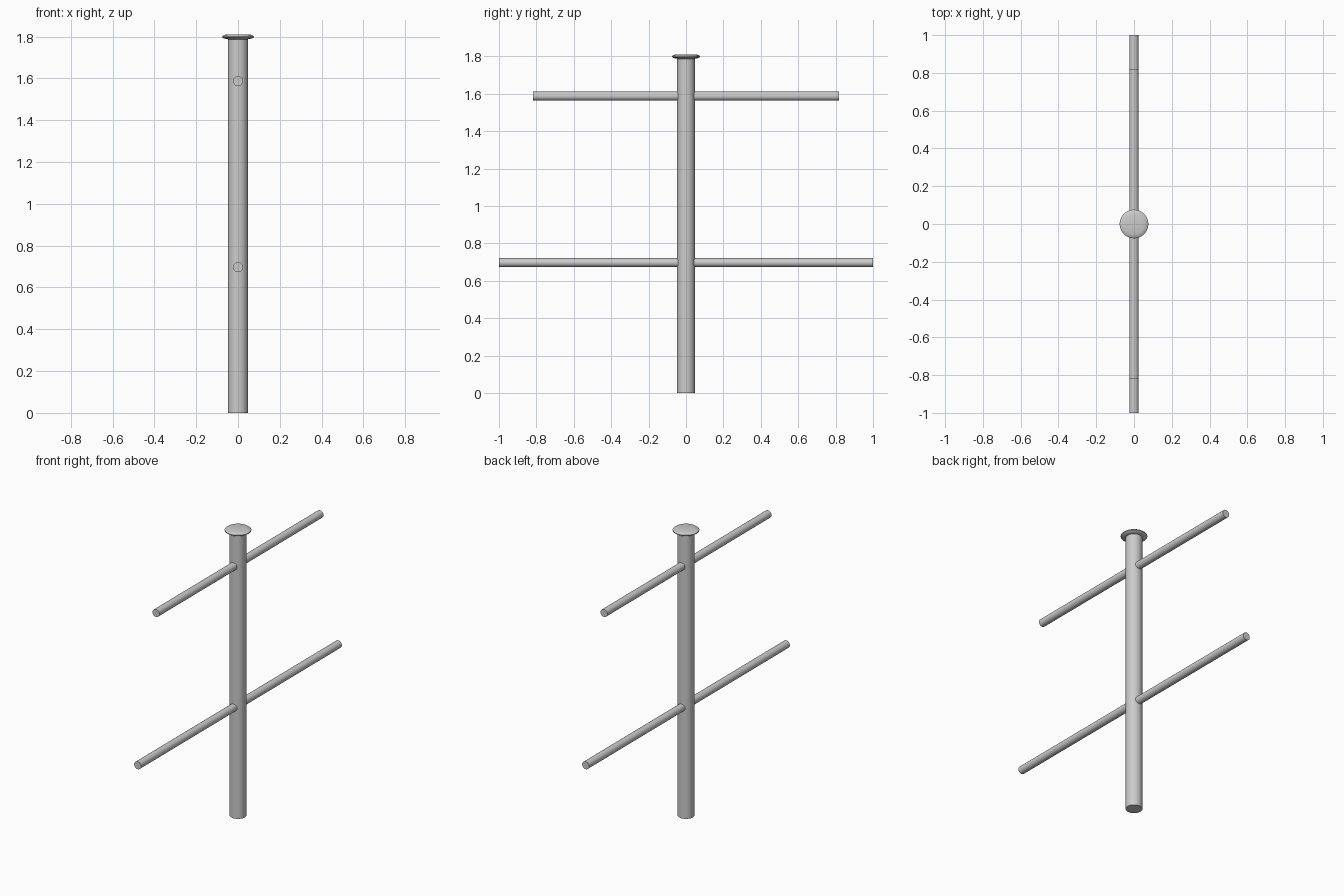
import bpy, bmesh, math
from mathutils import Matrix

if "Cube" in bpy.data.objects:
    bpy.data.objects.remove(bpy.data.objects["Cube"])


def lathe(name, profile, matrix=Matrix(), sides=48):
    """Spin a (radius, height) profile around z into a closed solid."""
    bm = bmesh.new()
    rings = []
    for r, h in profile:
        rings.append([bm.verts.new((r * math.cos(a), r * math.sin(a), h))
                      for a in (2 * math.pi * i / sides for i in range(sides))])
    for low, high in zip(rings, rings[1:]):
        for i in range(sides):
            j = (i + 1) % sides
            bm.faces.new((low[i], low[j], high[j], high[i]))
    bm.faces.new(rings[0][::-1])
    bm.faces.new(rings[-1])
    bm.transform(matrix)
    mesh = bpy.data.meshes.new(name)
    bm.to_mesh(mesh)
    bm.free()
    obj = bpy.data.objects.new(name, mesh)
    bpy.context.collection.objects.link(obj)
    bpy.ops.object.select_all(action='DESELECT')
    obj.select_set(True)
    bpy.context.view_layer.objects.active = obj
    bpy.ops.object.shade_smooth_by_angle(angle=math.radians(30))
    return obj


# Upright post
lathe("post", [(0.048, 0), (0.048, 1.79)])

# Flared cap with a thin rim
lathe("post_cap", [(0.048, 1.787), (0.068, 1.791), (0.076, 1.797),
                   (0.076, 1.801), (0.068, 1.807), (0.052, 1.811)])

# Crossbars running through the post along y
for name, half, z in (("lower_crossbar", 1.0, 0.697), ("upper_crossbar", 0.817, 1.587)):
    place = Matrix.Translation((0, 0, z)) @ Matrix.Rotation(math.pi / 2, 4, 'X')
    lathe(name, [(0.024, -half), (0.024, half)], place, 32)
